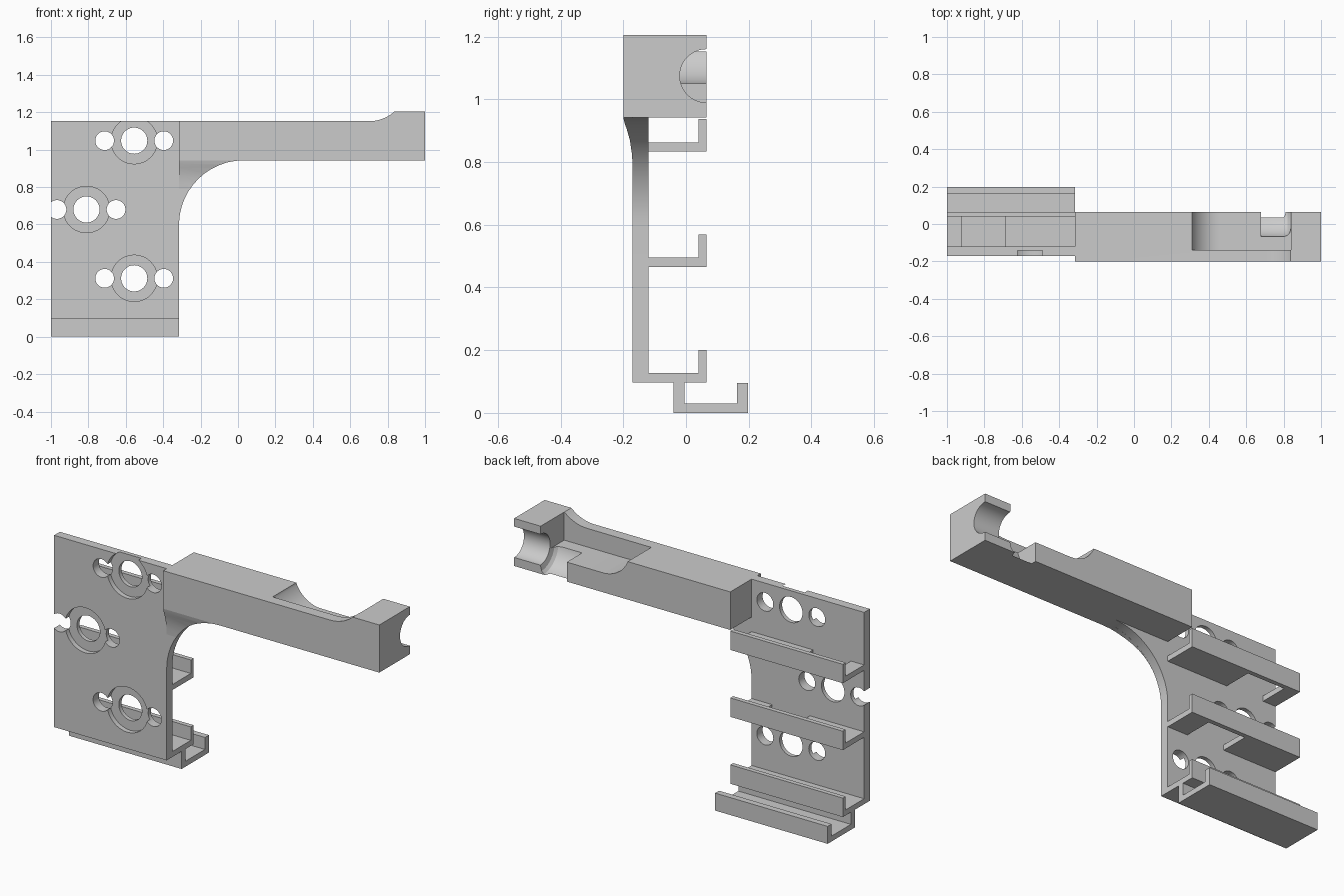
import bpy, bmesh, math
from mathutils import Vector

cube = bpy.data.objects.get("Cube")
if cube:
    bpy.data.objects.remove(cube)

grey = bpy.data.materials.new("plain grey")
grey.use_nodes = True
COLOUR = (0.6, 0.6, 0.6, 1)
grey.diffuse_color = COLOUR
grey.node_tree.nodes["Principled BSDF"].inputs["Base Color"].default_value = COLOUR


def finish(name, bm):
    bmesh.ops.recalc_face_normals(bm, faces=bm.faces)
    mesh = bpy.data.meshes.new(name)
    bm.to_mesh(mesh)
    bm.free()
    mesh.materials.append(grey)
    obj = bpy.data.objects.new(name, mesh)
    bpy.context.collection.objects.link(obj)
    return obj


def prism(name, points, axis, start, end):
    """Extrude a (y, z) outline along x, or an (x, z) outline along y."""
    bm = bmesh.new()
    place = (lambda p: (start, p[0], p[1])) if axis == "x" else (lambda p: (p[0], start, p[1]))
    face = bm.faces.new([bm.verts.new(place(p)) for p in points])
    moved = bmesh.ops.extrude_face_region(bm, geom=[face])["geom"]
    shift = Vector((end - start, 0, 0) if axis == "x" else (0, end - start, 0))
    bmesh.ops.translate(bm, vec=shift, verts=[g for g in moved if isinstance(g, bmesh.types.BMVert)])
    return finish(name, bm)


def arc(cx, cz, radius, a0, a1, steps):
    angles = [math.radians(a0 + (a1 - a0) * i / steps) for i in range(steps + 1)]
    return [(cx + radius * math.cos(a), cz + radius * math.sin(a)) for a in angles]


def disc(cx, cz, radius, start, end):
    return prism("cutter", arc(cx, cz, radius, 0, 360, 48)[:-1], "y", start, end)


def box(name, x0, x1, y0, y1, z0, z1):
    return prism(name, [(y0, z0), (y1, z0), (y1, z1), (y0, z1)], "x", x0, x1)


def turned(profile, cy, cz, steps=64):
    """Solid of revolution about a line along x, from (x, radius) pairs."""
    bm = bmesh.new()
    rings = []
    for x, r in profile:
        rings.append([bm.verts.new((x, cy + p, cz + q)) for p, q in arc(0, 0, r, 2, 362, steps)[:-1]])
    for a, b in zip(rings, rings[1:]):
        for i in range(steps):
            j = (i + 1) % steps
            bm.faces.new((a[i], a[j], b[j], b[i]))
    bm.faces.new(rings[0])
    bm.faces.new(rings[-1])
    return finish("cutter", bm)


def cut(obj, cutters):
    bpy.context.view_layer.objects.active = obj
    for cutter in cutters:
        mod = obj.modifiers.new("cut", "BOOLEAN")
        mod.operation = "DIFFERENCE"
        mod.solver = "EXACT"
        mod.object = cutter
        bpy.ops.object.modifier_apply(modifier=mod.name)
        bpy.data.objects.remove(cutter)


LEFT, EDGE, TIP = -1.0, -0.315, 1.0
FRONT, BACK = -0.17, -0.12
ARM_LOW, TOP, LIP = 0.943, 1.152, 0.065

# Mounting plate with the curved web under the arm
web_arc = arc(0.03, ARM_LOW - 0.345, 0.345, 180, 90, 24)
plate = prism("mounting_plate",
              [(LEFT, 0.097), (EDGE, 0.097)] + web_arc + [(EDGE, ARM_LOW), (EDGE, TOP), (LEFT, TOP)],
              "y", FRONT, BACK)

# Screw holes: counterbored centre with a small hole on each side
for cx, cz in ((-0.555, 1.048), (-0.81, 0.68), (-0.555, 0.312)):
    cutters = [disc(cx, cz, 0.124, -0.3, -0.143), disc(cx, cz, 0.07, -0.3, 0)]
    cutters += [disc(cx + side * 0.158, cz, 0.05, -0.3, 0) for side in (-1, 1)]
    cut(plate, cutters)

# Flared front of the web, blending from plate to arm
flare = prism("web_flare", [(FRONT, 0.79), (-0.173, 0.83), (-0.179, 0.87), (-0.189, 0.905),
                            (-0.196, 0.925), (-0.2, ARM_LOW), (FRONT, ARM_LOW)], "x", EDGE, 0.03)
cut(flare, [disc(0.03, ARM_LOW - 0.345, 0.345, -0.3, 0)])

# Three hooked rails, two with a clearance slot beside the plate
for name, z, slot in (("top_rail", 0.833, -0.805), ("middle_rail", 0.465, -0.555), ("lower_rail", 0.097, None)):
    rail = prism(name, [(BACK, z), (LIP, z), (LIP, z + 0.104), (0.04, z + 0.104),
                        (0.04, z + 0.03), (BACK, z + 0.03)], "x", LEFT, EDGE)
    if slot:
        cut(rail, [box("cutter", slot - 0.115, slot + 0.115, BACK - 0.02, 0.04, z - 0.05, z + 0.05)])

# Stepped channel below the lower rail
prism("bottom_channel", [(-0.04, 0), (0.197, 0), (0.197, 0.096), (0.163, 0.096), (0.163, 0.03),
                         (-0.005, 0.03), (-0.005, 0.097), (-0.04, 0.097)], "x", LEFT, EDGE)

# Arm with a concave rise to the end block
rise = arc(0.7, TOP + 0.206, 0.206, 312, 270, 10)
arm = prism("arm", [(EDGE, ARM_LOW), (TIP, ARM_LOW), (TIP, rise[0][1])] + rise + [(EDGE, TOP)],
            "y", -0.2, LIP)
# Round seat that narrows to the groove through the end block
seat = turned([(0.68, 0.1354), (0.8, 0.1354), (0.82, 0.129), (0.833, 0.114), (0.841, 0.085), (1.1, 0.085)],
              LIP, 1.075)
# Scooped pocket, open at the back
scoop = arc(0.46, 1.2125, 0.1625, 202, 270, 16)
pocket = prism("cutter", [(0.309, 1.3)] + scoop + [(0.839, 1.05), (0.839, 1.3)], "y", -0.14, 0.3)
cut(arm, [pocket, seat])

# Smooth curves, keep sharp edges
bpy.ops.object.select_all(action="DESELECT")
for obj in bpy.context.collection.objects:
    if obj.type == "MESH" and grey.name in obj.data.materials:
        obj.select_set(True)
        bpy.context.view_layer.objects.active = obj
bpy.ops.object.shade_smooth_by_angle(angle=math.radians(25))
